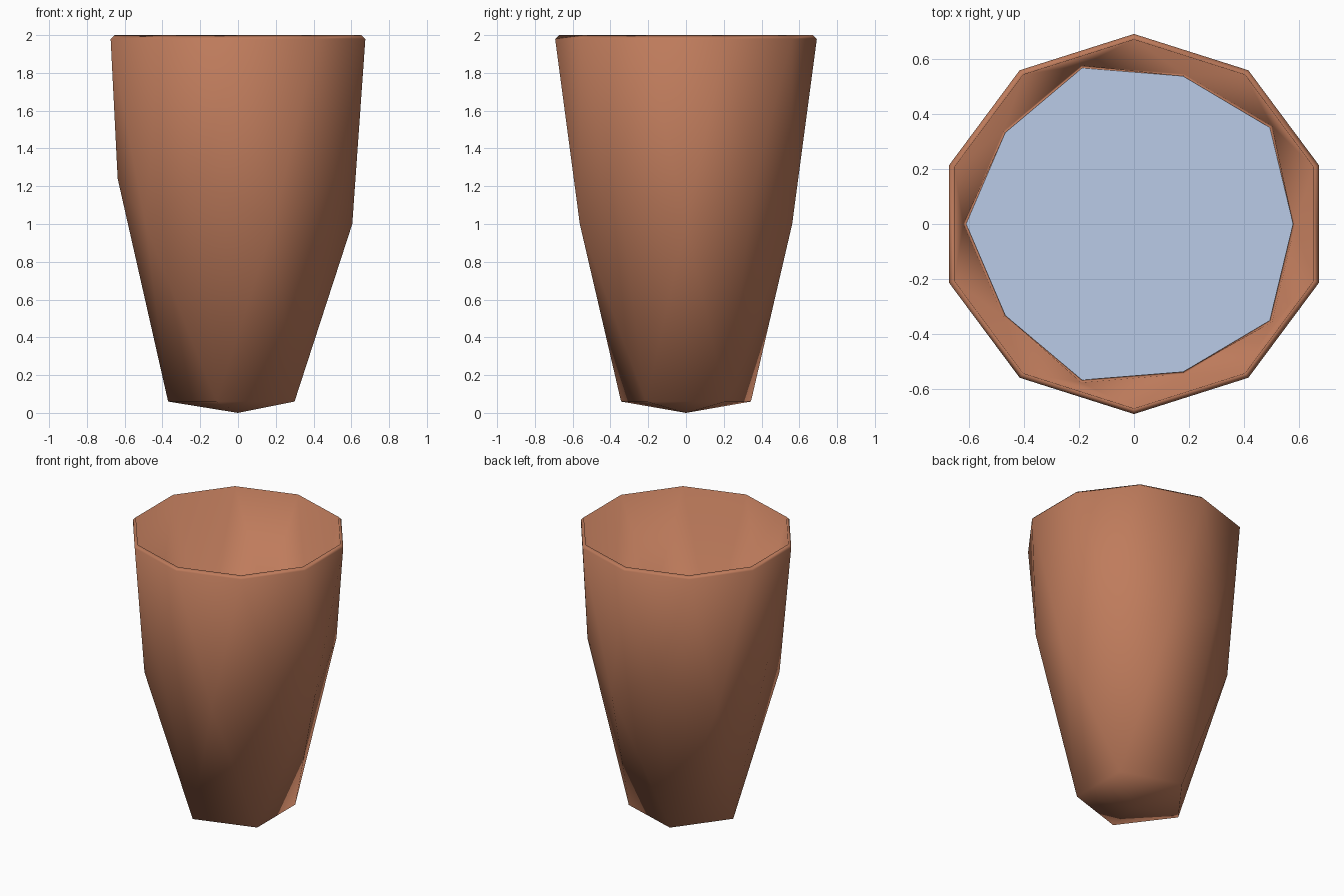
import bpy, bmesh, math

if "Cube" in bpy.data.objects:
    bpy.data.objects.remove(bpy.data.objects["Cube"])

Y_SCALE = 0.977


def material(name, rgb):
    m = bpy.data.materials.new(name)
    m.diffuse_color = (*rgb, 1)
    m.use_nodes = True
    m.node_tree.nodes["Principled BSDF"].inputs["Base Color"].default_value = m.diffuse_color
    return m


clay = material("terracotta brown", (0.52, 0.20, 0.107))
water = material("pale blue", (0.50, 0.61, 0.82))


def point(bm, r, deg, z):
    a = math.radians(deg)
    return bm.verts.new((r * math.cos(a), r * math.sin(a) * Y_SCALE, z))


def mid_ring(bm, hi, lo):
    # ten points alternating between high/wide and low/narrow
    return [point(bm, *((hi[0], 180 + 36 * i, hi[1]) if i % 2 == 0
                        else (lo[0], 180 + 36 * i, lo[1]))) for i in range(10)]


def wall(bm, hi, lo, rim):
    # triangulated band between the zigzag ring and the decagonal rim
    m = mid_ring(bm, hi, lo)
    e = [point(bm, rim[0], 198 + 36 * i, rim[1]) for i in range(10)]
    for i in range(10):
        bm.faces.new((m[i], m[(i + 1) % 10], e[i]))
        bm.faces.new((m[i], e[i], e[i - 1]))
    return m, e


def base(bm, m, pole_z, r, z):
    # faceted foot: pole, pentagon, up to the zigzag ring
    pole = bm.verts.new((0, 0, pole_z))
    p = [point(bm, r, 180 + 72 * i, z) for i in range(5)]
    for i in range(5):
        a, b = p[i], p[(i + 1) % 5]
        o, mid, o2 = m[2 * i], m[2 * i + 1], m[(2 * i + 2) % 10]
        for tri in ((pole, b, a), (a, b, mid), (a, mid, o), (b, o2, mid)):
            bm.faces.new(tri)


# cup with thin wall and sloping lip
bm = bmesh.new()
m, outer = wall(bm, (0.637, 1.24), (0.605, 1.0), (0.709, 1.98))
base(bm, m, 0.0, 0.37, 0.06)
ring, inner = wall(bm, (0.622, 1.24), (0.588, 1.0), (0.688, 2.0))
for i in range(10):
    j = (i + 1) % 10
    bm.faces.new((outer[i], outer[j], inner[j], inner[i]))

# liquid: flat lid joined to the wall by a narrow brown edge
lid = mid_ring(bm, (0.612, 1.13), (0.580, 1.13))
for i in range(10):
    j = (i + 1) % 10
    bm.faces.new((ring[i], ring[j], lid[j], lid[i]))
for f in bm.faces:
    f.smooth = True
top = bm.faces.new(lid)
top.material_index = 1
bmesh.ops.recalc_face_normals(bm, faces=bm.faces)

me = bpy.data.meshes.new("cup_with_liquid")
bm.to_mesh(me)
bm.free()
me.materials.append(clay)
me.materials.append(water)
bpy.context.collection.objects.link(bpy.data.objects.new("cup_with_liquid", me))
